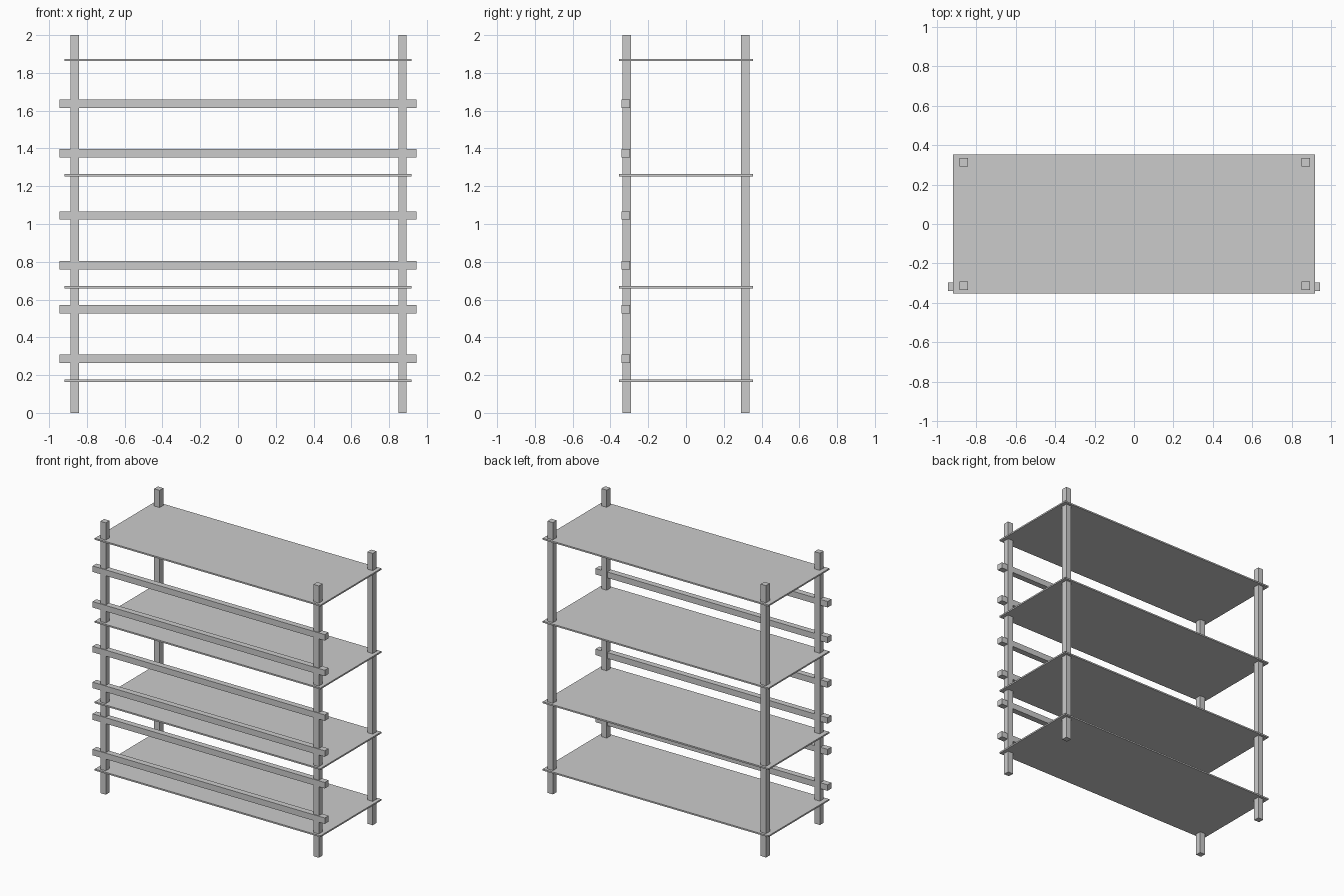
import bpy

if "Cube" in bpy.data.objects:
    bpy.data.objects.remove(bpy.data.objects["Cube"])


def box(name, center, size):
    bpy.ops.mesh.primitive_cube_add(size=1, location=center)
    ob = bpy.context.object
    ob.name = name
    ob.scale = size
    bpy.ops.object.transform_apply(location=False, rotation=False, scale=True)
    return ob


BAR = 0.044  # square section of posts and rails

# Four corner posts
for side, x in (("left", -0.864), ("right", 0.871)):
    for depth, y in (("front", -0.313), ("back", 0.313)):
        box(f"{depth}_{side}_post", (x, y, 1.0), (BAR, BAR, 2.0))

# Thin shelf boards
for i, z in enumerate((0.17, 0.665, 1.258, 1.868), 1):
    box(f"shelf_{i}", (0, 0, z), (1.838, 0.707, 0.011))

# Front rails, set slightly proud of the posts
for i, z in enumerate((0.287, 0.548, 0.781, 1.045, 1.374, 1.636), 1):
    box(f"front_rail_{i}", (0, -0.319, z), (1.89, BAR, BAR))
